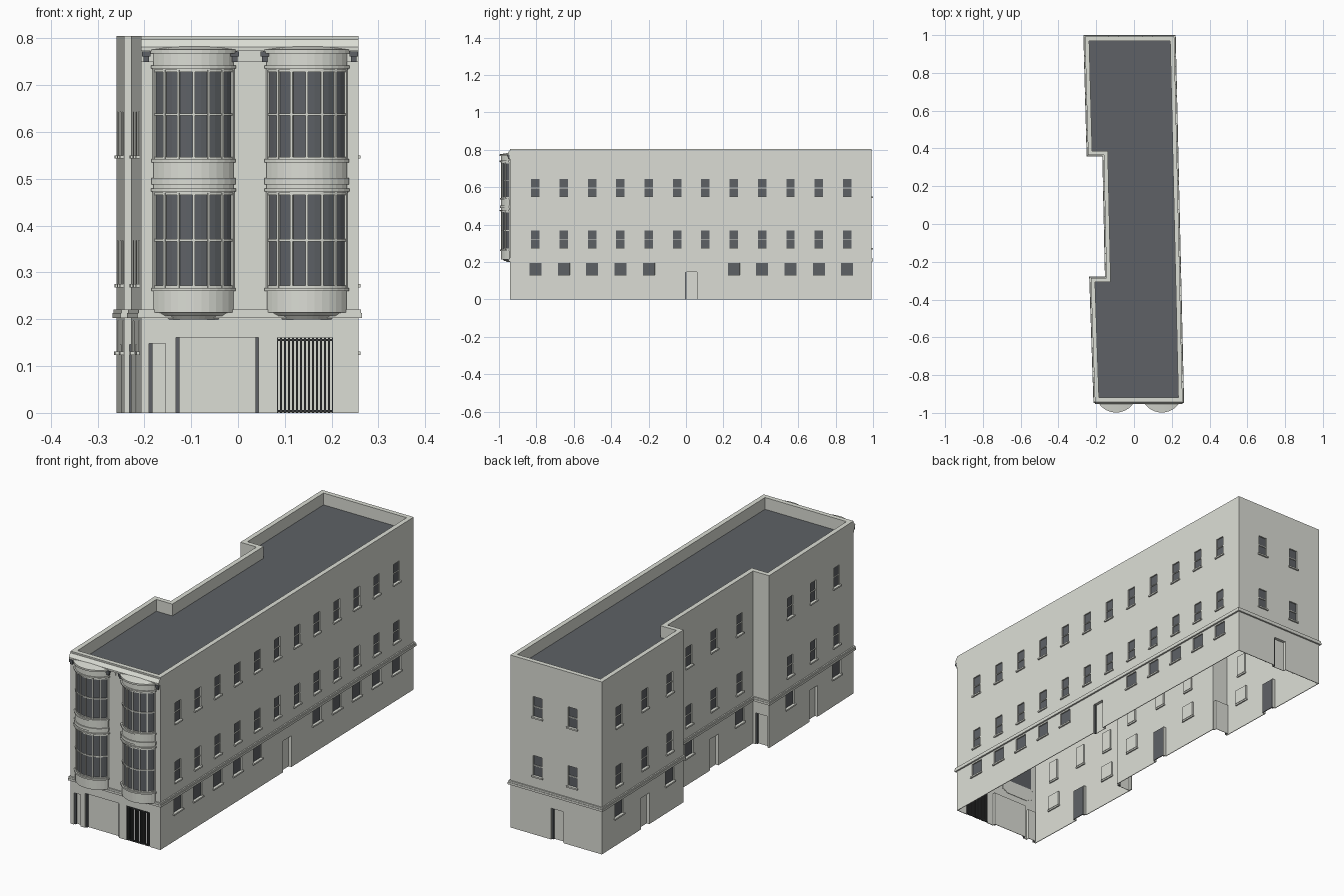
import bpy, bmesh, math
from mathutils import Matrix, Vector

cube = bpy.data.objects.get("Cube")
if cube:
    bpy.data.objects.remove(cube, do_unlink=True)


def material(name, rgb):
    m = bpy.data.materials.new(name)
    m.use_nodes = True
    m.diffuse_color = (*rgb, 1)
    m.node_tree.nodes["Principled BSDF"].inputs["Base Color"].default_value = (*rgb, 1)
    return m


STONE = material("pale_stone", (0.71, 0.725, 0.665))
SLATE = material("dark_slate", (0.112, 0.121, 0.132))
METAL = material("black_metal", (0.04, 0.043, 0.043))

HEIGHT, ROOF_Z, PARAPET, SHELL = 0.805, 0.75, 0.022, 0.003
# Footprint, counter-clockwise from the front corner on the model's right
PLAN = [Vector(p) for p in [(-.207, -.94), (.257, -.94), (.213, .992), (-.26, .992),
                            (-.243, .365), (-.16, .365), (-.146, -.286), (-.229, -.286)]]
FRONT, EAST, BACK, WEST_BACK, RETURN_BACK, WEST_MID, RETURN_FRONT, WEST_FRONT = range(8)


class Part:
    """Collects simple solids into one named object."""

    def __init__(self, name, mat):
        self.name, self.mat, self.bm = name, mat, bmesh.new()

    def box(self, frame, x0, x1, y0, y1, z0, z1):
        mid = Matrix.Translation(((x0 + x1) / 2, (y0 + y1) / 2, (z0 + z1) / 2))
        size = Matrix.Diagonal((x1 - x0, y1 - y0, z1 - z0, 1))
        bmesh.ops.create_cube(self.bm, size=1, matrix=frame @ mid @ size)

    def loft(self, low, high, z0, z1):
        a = [self.bm.verts.new((p[0], p[1], z0)) for p in low]
        b = [self.bm.verts.new((p[0], p[1], z1)) for p in high]
        n = len(a)
        for i in range(n):
            j = (i + 1) % n
            self.bm.faces.new((a[i], a[j], b[j], b[i]))
        self.bm.faces.new(a[::-1])
        self.bm.faces.new(b)

    def ring(self, outer, inner, z0, z1):
        v = [[self.bm.verts.new((p.x, p.y, z)) for p in loop]
             for loop, z in ((outer, z0), (outer, z1), (inner, z1), (inner, z0))]
        n = len(outer)
        for k in range(4):
            a, b = v[k], v[(k + 1) % 4]
            for i in range(n):
                j = (i + 1) % n
                self.bm.faces.new((a[i], a[j], b[j], b[i]))

    def build(self):
        bmesh.ops.recalc_face_normals(self.bm, faces=self.bm.faces)
        mesh = bpy.data.meshes.new(self.name)
        self.bm.to_mesh(mesh)
        self.bm.free()
        mesh.materials.append(self.mat)
        ob = bpy.data.objects.new(self.name, mesh)
        bpy.context.scene.collection.objects.link(ob)
        return ob


def offset(d):
    """Footprint moved inward by d with mitred corners."""
    out = []
    for i, p in enumerate(PLAN):
        a = (p - PLAN[i - 1]).normalized()
        b = (PLAN[(i + 1) % len(PLAN)] - p).normalized()
        na, nb = Vector((-a.y, a.x)), Vector((-b.y, b.x))
        out.append(p + (na + nb) * d / (1 + na.dot(nb)))
    return out


def on_wall(edge, c):
    """Frame on a wall at world x or y = c: x along the wall, y inward, z up."""
    p, q = PLAN[edge], PLAN[(edge + 1) % len(PLAN)]
    d = q - p
    axis = 0 if abs(d.x) > abs(d.y) else 1
    o = p + d * ((c - p[axis]) / d[axis])
    u = d.normalized()
    return Matrix(((u.x, -u.y, 0, o.x), (u.y, u.x, 0, o.y), (0, 0, 1, 0), (0, 0, 0, 1)))


walls = Part("walls", STONE)
parapet = Part("parapet", STONE)
holes = Part("opening_cutter", STONE)
linings = Part("opening_linings", STONE)
glass = Part("window_glass", SLATE)
bars = Part("window_rails", STONE)
sills = Part("window_sills", STONE)
jambs = Part("door_jambs_and_backs", SLATE)
trim = Part("string_course_and_cornice", STONE)

walls.ring(PLAN, offset(SHELL), 0, ROOF_Z - .01)
parapet.ring(PLAN, offset(PARAPET), ROOF_Z - .01, HEIGHT)
trim.ring(offset(-.008), offset(.002), .203, .213)
trim.ring(offset(-.006), offset(.002), .213, .221)


def opening(f, half, z0, z1, deep, base=0):
    """Cut the thin wall and line the hole with reveals and a back plate."""
    e = .003
    holes.box(f, -half, half, -.02, .02, z0 - base, z1)
    linings.box(f, -half - e, half + e, deep, deep + .002, z0, z1 + e)
    for s in (-half - e, half):
        linings.box(f, s, s + e, .001, deep, z0, z1 + e)
    linings.box(f, -half, half, .001, deep, z1, z1 + e)


def window(edge, c, z0, z1, half, rail=True):
    f = on_wall(edge, c)
    opening(f, half, z0, z1, .009)
    glass.box(f, -half, half, .006, .009, z0, z1)
    if rail:
        mid = (z0 + z1) / 2
        bars.box(f, -half, half, .002, .007, mid - .002, mid + .002)
    sills.box(f, -half - .006, half + .006, -.007, .009, z0 - .007, z0)


def door(edge, c, half=.032, top=.146, both=False):
    f = on_wall(edge, c)
    deep = .014
    opening(f, half, 0, top, deep, .02)
    if edge in (WEST_BACK, WEST_MID, WEST_FRONT):
        jambs.box(f, -half, half, deep + .002, deep + .004, 0, top)
    for s in ([-half, half - .007] if both else [-half]):
        jambs.box(f, s, s + .007, .006, deep, 0, top)


# Windows in two upper rows and one lower row; doors replace some lower ones
east = [-.805 + .1515 * i for i in range(12)]
sides = {EAST: (east, east[5:7]), BACK: ([-.108, .072], [-.108, .072]),
         WEST_BACK: ([.86, .66, .47], [.66]), WEST_MID: ([.2, .01, -.185], [.01]),
         WEST_FRONT: ([-.45, -.63, -.81], [-.63])}
for edge, (places, skipped) in sides.items():
    for c in places:
        window(edge, c, .55, .643, .0225)
        window(edge, c, .275, .368, .0225)
        if c not in skipped:
            window(edge, c, .131, .196, .032, False)

for edge, c in ((EAST, .027), (BACK, -.03), (WEST_BACK, .66), (WEST_MID, .01),
                (WEST_FRONT, -.63), (RETURN_BACK, -.2), (RETURN_FRONT, -.19)):
    door(edge, c)
door(FRONT, -.1725, .0175, .148)
door(FRONT, -.044, .088, .161, True)

# Open barred gate
gate = Part("gate_bars", METAL)
f = on_wall(FRONT, .143)
holes.box(f, -.06, .06, -.02, .02, -.02, .161)
for i in range(15):
    x = -.0595 + i * .0085 - .0022
    gate.box(f, max(x, -.06), min(x + .0044, .06), .002, .007, 0, .161)
for z in (.002, .154):
    gate.box(f, -.06, .06, .001, .008, z, z + .004)

# Front cornice with weathered top, frieze, small plaque and brackets
f = on_wall(FRONT, 0)
eave, top = ([(-.207, y), (.257, y), (.257, -.93), (-.207, -.93)] for y in (-.954, -.942))
trim.loft(eave, top, .782, .798)
for z0, z1, out in ((.773, .782, .012), (.75, .773, .004)):
    trim.box(f, -.207, .257, -out, .01, z0, z1)
trim.box(f, .02, .03, -.007, .01, .756, .772)
brackets = Part("cornice_brackets", SLATE)
for x in (-.196, -.007, .057, .247):
    brackets.box(f, x - .006, x + .006, -.01, .002, .75, .761)
    brackets.box(f, x - .009, x + .009, -.014, .002, .761, .772)

# Curved bays: six lights per storey
bays = Part("bay_bands", STONE)
bay_glass = Part("bay_glass", SLATE)
bay_bars = Part("bay_glazing_bars", STONE)
R, SWEEP, SEGS, FACE = .1028, math.radians(55.8), 12, -.943
CY = FACE - .046 + R
BANDS = [(.2, .207, -.03, -.024), (.207, .214, -.016, -.009), (.214, .26, 0, 0),
         (.26, .267, .006, .006), (.47, .473, .003, .003), (.473, .479, .007, .007),
         (.479, .488, .001, .001), (.488, .502, .006, .006), (.502, .535, .001, .001),
         (.535, .542, .006, .006), (.733, .736, .003, .003), (.736, .742, .007, .007),
         (.742, .768, .001, .001), (.768, .776, .009, .009), (.776, .785, .007, -.06)]


def arc(cx, out):
    pts = [(cx + (R + out) * math.sin(a), min(CY - (R + out) * math.cos(a), FACE + .002))
           for a in (SWEEP * (2 * i / SEGS - 1) for i in range(SEGS + 1))]
    return pts + [(pts[-1][0], FACE + .008), (pts[0][0], FACE + .008)]


for cx in (-.095, .147):
    for z0, z1, low, high in BANDS:
        bays.loft(arc(cx, low), arc(cx, high), z0, z1)
    for z0, z1 in ((.267, .47), (.542, .733)):
        bay_glass.loft(arc(cx, -.004), arc(cx, -.004), z0, z1)
        mid = (z0 + z1) / 2
        for z in (z0, mid - .0025, z1 - .005):
            bay_bars.loft(arc(cx, 0), arc(cx, 0), z, z + .005)
        for i in range(7):
            turn = Matrix.Translation((cx, CY, 0)) @ Matrix.Rotation(SWEEP * (i / 3 - 1), 4, "Z")
            bay_bars.box(turn, -.0027, .0027, -R - .001, -R + .008, z0, z1)

# Flat roof behind the parapet
roof = Part("roof", SLATE)
deck = offset(PARAPET - .002)
roof.loft(deck, deck, ROOF_Z - .01, ROOF_Z)

wall_ob, cutter = walls.build(), holes.build()
cutter.hide_render = True
cut = wall_ob.modifiers.new("openings", "BOOLEAN")
cut.operation, cut.solver, cut.object = "DIFFERENCE", "EXACT", cutter
bpy.context.view_layer.objects.active = wall_ob
bpy.ops.object.modifier_apply(modifier=cut.name)
bpy.data.objects.remove(cutter, do_unlink=True)

for part in (parapet, linings, glass, bars, sills, jambs, trim, gate, brackets,
             bays, bay_glass, bay_bars, roof):
    part.build()
